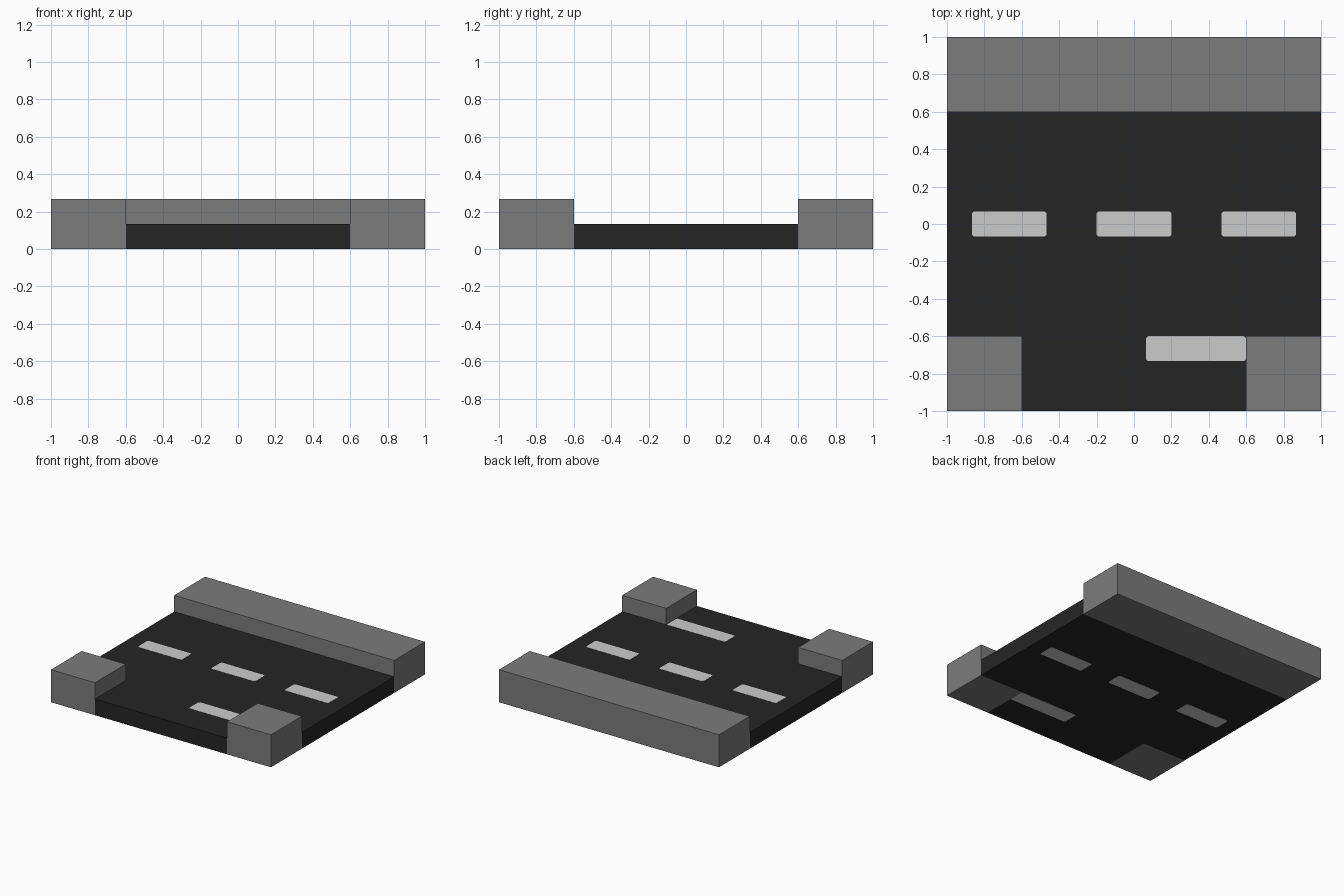
import bpy, bmesh

if "Cube" in bpy.data.objects:
    bpy.data.objects.remove(bpy.data.objects["Cube"])

ROAD_H, KERB_H = 0.133, 0.267


def material(name, v):
    m = bpy.data.materials.new(name)
    m.diffuse_color = (v, v, v, 1)
    m.use_nodes = True
    m.node_tree.nodes["Principled BSDF"].inputs["Base Color"].default_value = m.diffuse_color
    return m


asphalt = material("asphalt", 0.0185)
concrete = material("concrete", 0.2)
paint = material("road_paint", 0.6)


def prism(name, outline, z0, z1, mat):
    """Extrude a flat outline from z0 up to z1."""
    bm = bmesh.new()
    base = bm.faces.new([bm.verts.new((x, y, z0)) for x, y in outline])
    ext = bmesh.ops.extrude_face_region(bm, geom=[base], use_keep_orig=True)
    for v in ext["geom"]:
        if isinstance(v, bmesh.types.BMVert):
            v.co.z = z1
    bmesh.ops.recalc_face_normals(bm, faces=bm.faces[:])
    me = bpy.data.meshes.new(name)
    bm.to_mesh(me)
    bm.free()
    me.materials.append(mat)
    ob = bpy.data.objects.new(name, me)
    bpy.context.collection.objects.link(ob)
    return ob


def rect(x0, x1, y0, y1, c=0.0):
    """Rectangle outline, with clipped corners when c > 0."""
    if c == 0:
        return [(x0, y0), (x1, y0), (x1, y1), (x0, y1)]
    return [(x0 + c, y0), (x1 - c, y0), (x1, y0 + c), (x1, y1 - c),
            (x1 - c, y1), (x0 + c, y1), (x0, y1 - c), (x0, y0 + c)]


# T-shaped road slab
prism("road", [(-1, 0.6), (-1, -0.6), (-0.6, -0.6), (-0.6, -1),
               (0.6, -1), (0.6, -0.6), (1, -0.6), (1, 0.6)], 0, ROAD_H, asphalt)

# Kerbs: long one at the back, two corner blocks in front
prism("back_kerb", rect(-1, 1, 0.6, 1), 0, KERB_H, concrete)
prism("left_corner_kerb", rect(-1, -0.6, -1, -0.6), 0, KERB_H, concrete)
prism("right_corner_kerb", rect(0.6, 1, -1, -0.6), 0, KERB_H, concrete)

# Painted markings, shown on the top and the underside of the slab
marks = [("lane_dash", rect(cx - 0.2, cx + 0.2, -0.067, 0.067, 0.01))
         for cx in (-0.667, 0, 0.667)]
marks.append(("stop_line", rect(0.065, 0.599, -0.733, -0.6, 0.01)))
for name, outline in marks:
    prism(name + "_top", outline, ROAD_H - 0.001, ROAD_H + 0.001, paint)
    prism(name + "_underside", outline, -0.001, 0.001, paint)
